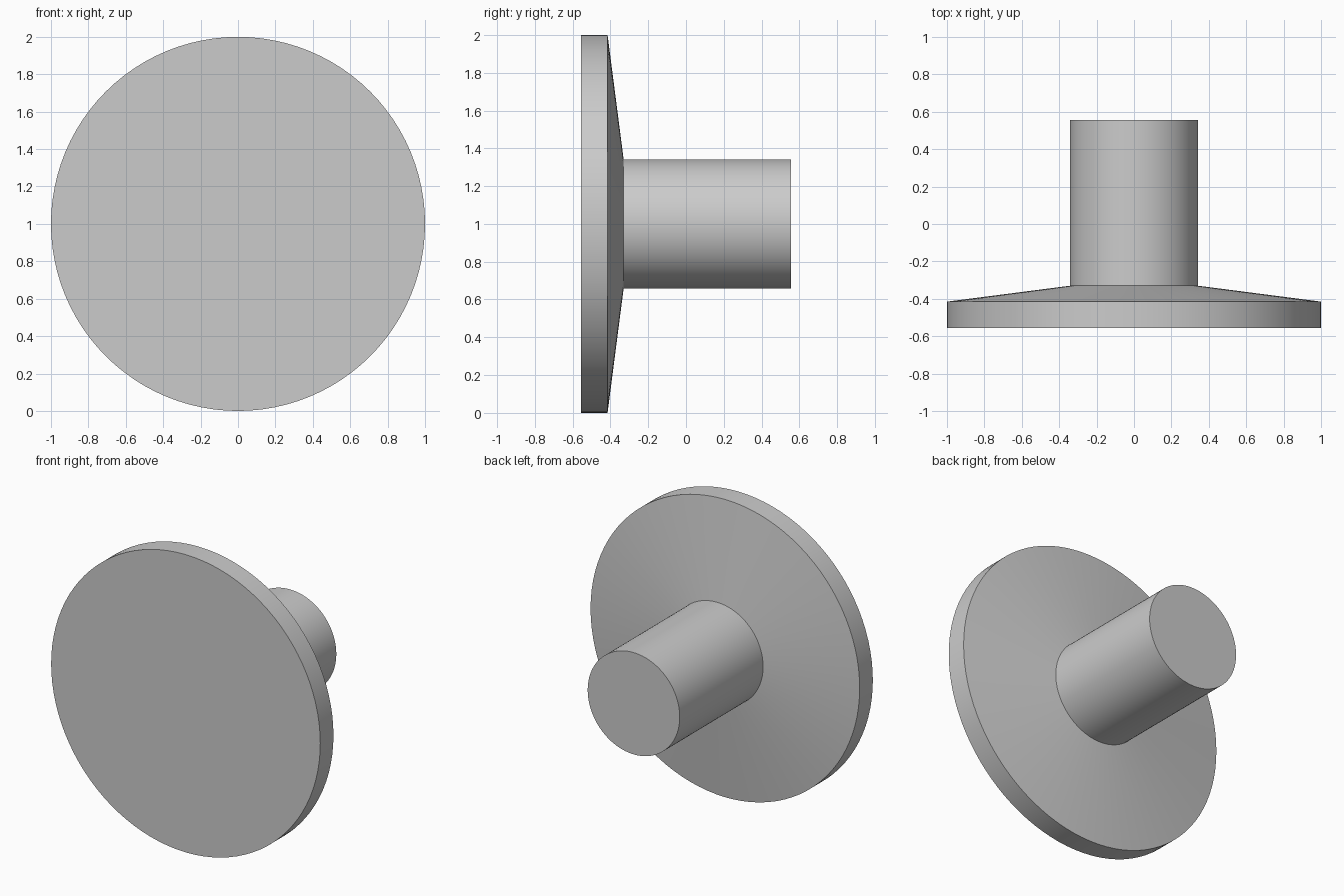
import bpy, bmesh
from math import cos, sin, pi, radians

cube = bpy.data.objects.get("Cube")
if cube:
    bpy.data.objects.remove(cube, do_unlink=True)

SIDES = 96

# Single plain grey
grey = bpy.data.materials.new("plain grey")
grey.use_nodes = True
colour = (0.6, 0.6, 0.6, 1)
grey.diffuse_color = colour
grey.node_tree.nodes["Principled BSDF"].inputs["Base Color"].default_value = colour


def turned_part(name, profile, centre_z):
    """Turn a (radius, y) profile about the y axis and cap both ends."""
    bm = bmesh.new()
    rings = []
    for radius, y in profile:
        angles = [2 * pi * i / SIDES for i in range(SIDES)]
        rings.append([bm.verts.new((radius * cos(a), y, radius * sin(a))) for a in angles])
    for near, far in zip(rings, rings[1:]):
        for i in range(SIDES):
            j = (i + 1) % SIDES
            bm.faces.new((near[i], near[j], far[j], far[i]))
    bm.faces.new(rings[0])
    bm.faces.new(rings[-1])
    bmesh.ops.recalc_face_normals(bm, faces=bm.faces)
    mesh = bpy.data.meshes.new(name)
    bm.to_mesh(mesh)
    bm.free()
    mesh.materials.append(grey)
    obj = bpy.data.objects.new(name, mesh)
    obj.location.z = centre_z
    bpy.context.collection.objects.link(obj)
    bpy.ops.object.select_all(action="DESELECT")
    obj.select_set(True)
    bpy.context.view_layer.objects.active = obj
    bpy.ops.object.shade_smooth_by_angle(angle=radians(30))
    return obj


# Flat disc, shallow cone behind it, and cylindrical shaft in one turned solid
turned_part("disc_knob_with_shaft",
            [(1, -0.555), (1, -0.415), (0.342, -0.33), (0.342, 0.555)], 1)
